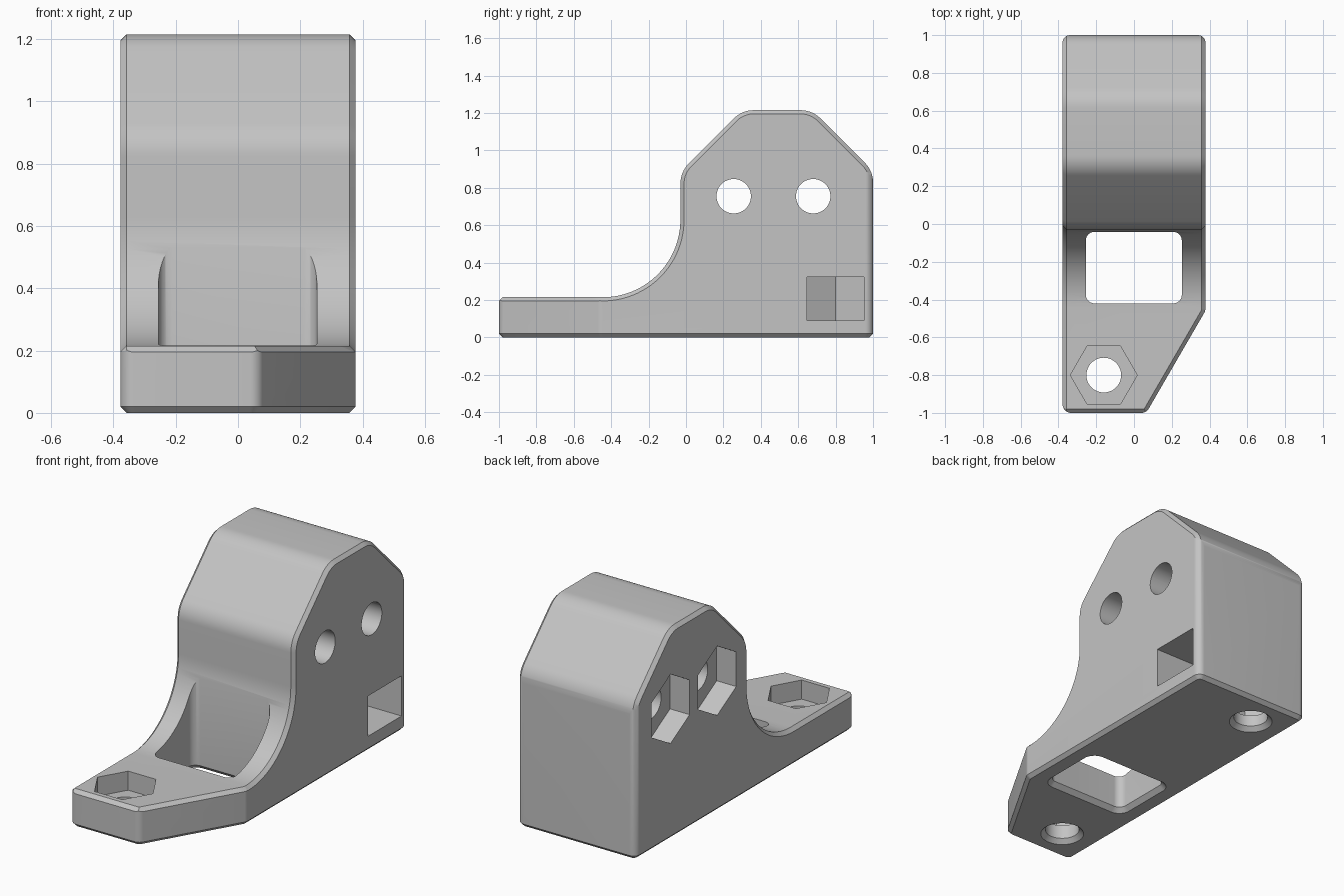
import bpy, bmesh, math
from mathutils import Vector

if "Cube" in bpy.data.objects:
    bpy.data.objects.remove(bpy.data.objects["Cube"])

HALF_W, CH = 0.378, 0.02


def fillet(corners):
    """Closed counter-clockwise outline from (u, v, radius) corners."""
    out, n = [], len(corners)
    for i, (u, v, r) in enumerate(corners):
        p = Vector((u, v))
        if r == 0:
            out.append(p)
            continue
        a = (Vector(corners[i - 1][:2]) - p).normalized()
        b = (Vector(corners[(i + 1) % n][:2]) - p).normalized()
        half = a.angle(b) / 2
        centre = p + (a + b).normalized() * (r / math.sin(half))
        t = r / math.tan(half)
        s, e = p + a * t - centre, p + b * t - centre
        sweep = math.pi - 2 * half
        if s.x * e.y - s.y * e.x < 0:
            sweep = -sweep
        steps = max(4, int(abs(sweep) * (8 + 20 * r)))
        for k in range(steps + 1):
            ang = math.atan2(s.y, s.x) + sweep * k / steps
            out.append(centre + Vector((math.cos(ang), math.sin(ang))) * r)
    return out


def ngon(cu, cv, r, n, phase=0.0):
    return [Vector((cu + r * math.cos(phase + math.tau * k / n),
                    cv + r * math.sin(phase + math.tau * k / n))) for k in range(n)]


def inset(pts, d):
    """Mitred offset, positive goes inwards."""
    out, n = [], len(pts)
    for i, p in enumerate(pts):
        a, b = (p - pts[i - 1]).normalized(), (pts[(i + 1) % n] - p).normalized()
        na, nb = Vector((-a.y, a.x)), Vector((-b.y, b.x))
        out.append(p + (na + nb) * (d / (1 + na.dot(nb))))
    return out


def prism(name, pts, stations, axis='Z'):
    """Loft an outline through (height, inset) stations along an axis."""
    bm = bmesh.new()
    rings = []
    for h, d in stations:
        rings.append([bm.verts.new((h, q.x, q.y) if axis == 'X' else (q.x, q.y, h))
                      for q in inset(pts, d)])
    n = len(pts)
    for lo, hi in zip(rings, rings[1:]):
        for i in range(n):
            j = (i + 1) % n
            bm.faces.new((lo[i], lo[j], hi[j], hi[i]))
    bm.faces.new(rings[0][::-1])
    bm.faces.new(rings[-1])
    bmesh.ops.recalc_face_normals(bm, faces=bm.faces)
    me = bpy.data.meshes.new(name)
    bm.to_mesh(me)
    bm.free()
    ob = bpy.data.objects.new(name, me)
    bpy.context.collection.objects.link(ob)
    return ob


def combine(target, tool, operation='DIFFERENCE'):
    bpy.context.view_layer.objects.active = target
    m = target.modifiers.new("cut", 'BOOLEAN')
    m.operation, m.object, m.solver = operation, tool, 'EXACT'
    bpy.ops.object.modifier_apply(modifier=m.name)
    bpy.data.objects.remove(tool)


# Side profile (y, z), chamfered where it meets both sides
profile = fillet([(-1.1, -0.1, 0), (1.0003, -0.1, 0), (1.0003, 0.89, 0.15), (0.675, 1.215, 0.15),
                  (0.30, 1.215, 0.15), (-0.03, 0.885, 0.15), (-0.03, 0.215, 0.415),
                  (-0.98, 0.215, 0), (-1.1, 0.095, 0)])
W = HALF_W + 0.0002
bracket = prism("bracket_body", profile, [(-W, CH), (-W + CH, 0), (W - CH, 0), (W, CH)], 'X')

# Plan outline (x, y) with the slanted front corner and chamfered foot
plan = fillet([(-HALF_W, -1, 0.045), (0.065, -1, 0.045), (HALF_W, -0.46, 0.045),
               (HALF_W, 1, 0.04), (-HALF_W, 1, 0.04)])
combine(bracket, prism("plan", plan, [(0, CH), (CH, 0), (1.5, 0)]), 'INTERSECT')

# Chamfer on top of the slanted edge
p, q = Vector((HALF_W, -0.46)), Vector((0.065, -1))
along = (p - q).normalized()
out = Vector((along.y, -along.x))
bm = bmesh.new()
for end in (p + along * 0.004, q - along * 0.08):
    for d, z in ((-0.03, 0.225), (0.06, 0.135), (0.06, 0.225)):
        e = end + out * d
        bm.verts.new((e.x, e.y, z))
bmesh.ops.convex_hull(bm, input=bm.verts)
bmesh.ops.recalc_face_normals(bm, faces=bm.faces)
wedge_mesh = bpy.data.meshes.new("wedge")
bm.to_mesh(wedge_mesh)
bm.free()
wedge = bpy.data.objects.new("wedge", wedge_mesh)
bpy.context.collection.objects.link(wedge)
combine(bracket, wedge)

# Window through the base, flared underneath
flare = [(-0.01, -0.035), (0.025, 0)]
window = fillet([(-0.255, -0.42, 0.045), (0.253, -0.42, 0.045),
                 (0.253, -0.042, 0.045), (-0.255, -0.042, 0.045)])
combine(bracket, prism("window", window, flare + [(0.8, 0)]))

# Cross holes with hexagonal nut pockets on the left side
for y in (0.255, 0.68):
    combine(bracket, prism("cross_hole", ngon(y, 0.755, 0.092, 48), [(-0.6, 0), (0.6, 0)], 'X'))
    combine(bracket, prism("side_nut", ngon(y, 0.755, 0.2, 6, math.pi / 2),
                           [(-0.6, 0), (-HALF_W + 0.125, 0)], 'X'))

# Side slot ending in a hexagon point
slot = [Vector(c) for c in ((0.6, 0.648), (0.6, 0.952), (-0.248, 0.952),
                            (-0.335, 0.8), (-0.248, 0.648))]
combine(bracket, prism("nut_slot", slot, [(0.09, 0), (0.322, 0)]))

# Vertical holes, flared underneath, and the nut pocket in the front plate
for y, top in ((-0.8, 0.5), (0.8, 0.2)):
    combine(bracket, prism("upright_hole", ngon(-0.16, y, 0.092, 48), flare + [(top, 0)]))
combine(bracket, prism("top_nut", ngon(-0.16, -0.8, 0.177, 6), [(0.105, 0), (0.5, 0)]))

# Single grey finish
grey = bpy.data.materials.new("plain grey")
grey.diffuse_color = (0.55, 0.55, 0.55, 1)
grey.use_nodes = True
grey.node_tree.nodes["Principled BSDF"].inputs["Base Color"].default_value = grey.diffuse_color
bracket.data.materials.clear()
bracket.data.materials.append(grey)
bracket.select_set(True)
bpy.context.view_layer.objects.active = bracket
bpy.ops.object.shade_smooth_by_angle(angle=math.radians(30))
